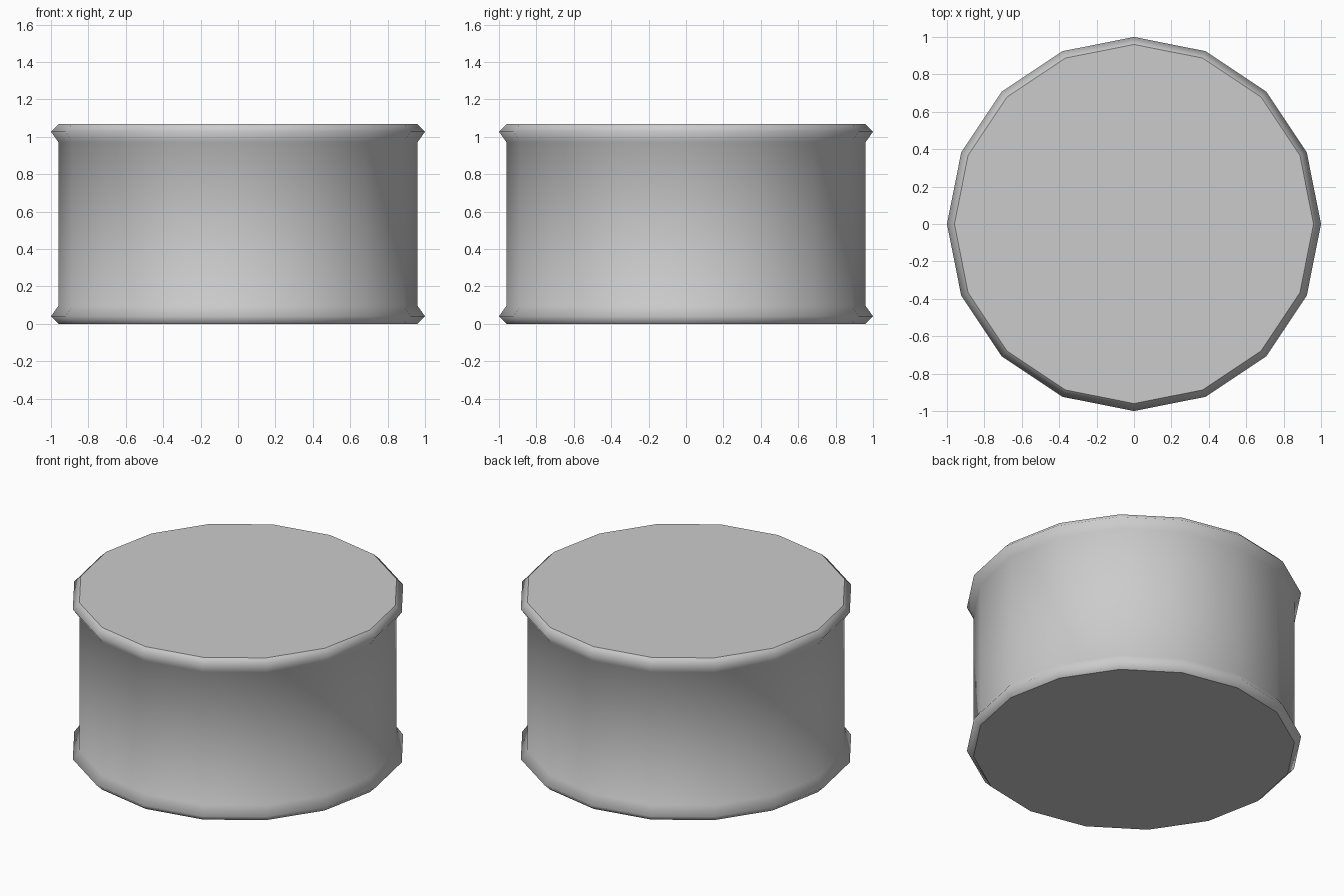
import bpy, bmesh
from math import cos, sin, tau

if "Cube" in bpy.data.objects:
    bpy.data.objects.remove(bpy.data.objects["Cube"])

SIDES = 16
HEIGHT = 1.067

# Half profile (radius, height) of one raised rim, mirrored for the top rim
rim = [(0.96, 0.0), (1.0, 0.04), (0.96, 0.096)]
profile = rim + [(r, HEIGHT - z) for r, z in reversed(rim)]

# Lathe the profile into a 16-sided drum
bm = bmesh.new()
rings = [[bm.verts.new((r * cos(tau * i / SIDES), r * sin(tau * i / SIDES), z))
          for i in range(SIDES)] for r, z in profile]
for low, high in zip(rings, rings[1:]):
    for i in range(SIDES):
        j = (i + 1) % SIDES
        bm.faces.new((low[i], low[j], high[j], high[i])).smooth = True

# Flat end caps with crisp borders
for ring in (rings[0][::-1], rings[-1]):
    cap = bm.faces.new(ring)
    cap.smooth = False
    for edge in cap.edges:
        edge.smooth = False

bmesh.ops.recalc_face_normals(bm, faces=bm.faces)
mesh = bpy.data.meshes.new("rimmed_drum")
bm.to_mesh(mesh)
bm.free()
bpy.context.collection.objects.link(bpy.data.objects.new("rimmed_drum", mesh))
